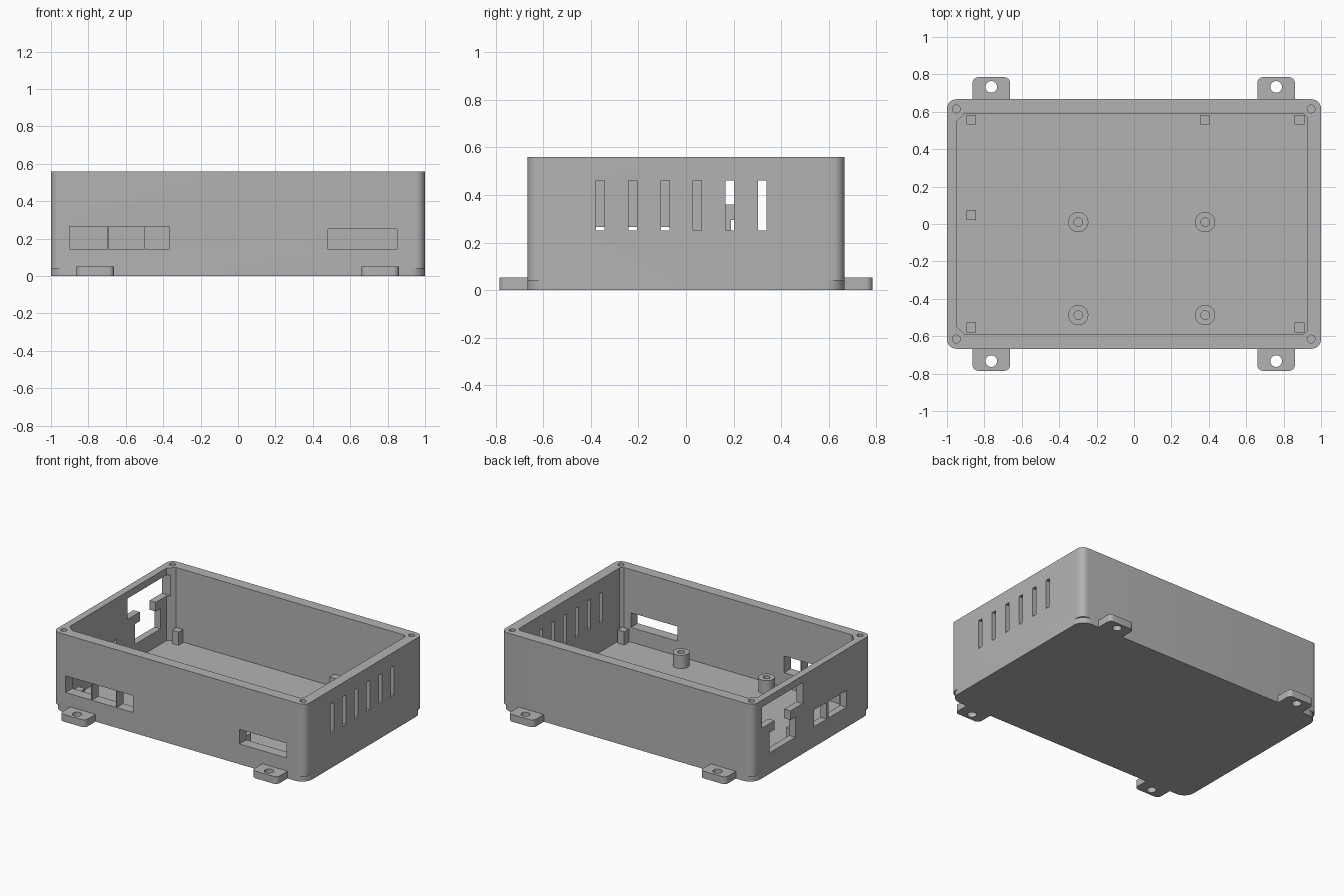
import bpy, bmesh, math

old = bpy.data.objects.get("Cube")
if old:
    bpy.data.objects.remove(old, do_unlink=True)

# One plain grey plastic
grey = bpy.data.materials.new("grey plastic")
grey.use_nodes = True
colour = (0.45, 0.45, 0.45, 1)
grey.diffuse_color = colour
bsdf = next(n for n in grey.node_tree.nodes if n.type == "BSDF_PRINCIPLED")
bsdf.inputs["Base Color"].default_value = colour
bsdf.inputs["Roughness"].default_value = 0.6

AXES = {"x": lambda u, v, w: (w, u, v),
        "y": lambda u, v, w: (u, w, v),
        "z": lambda u, v, w: (u, v, w)}


def rect(u0, u1, v0, v1):
    return [(u0, v0), (u1, v0), (u1, v1), (u0, v1)]


def rounded(u0, u1, v0, v1, r, steps=8):
    pts = []
    centres = [(u0 + r, v0 + r), (u1 - r, v0 + r), (u1 - r, v1 - r), (u0 + r, v1 - r)]
    for i, (cu, cv) in enumerate(centres):
        for s in range(steps + 1):
            a = math.pi + math.pi / 2 * (i + s / steps)
            pts.append((cu + r * math.cos(a), cv + r * math.sin(a)))
    return pts


def circle(cu, cv, r, n=32):
    return [(cu + r * math.cos(math.tau * i / n), cv + r * math.sin(math.tau * i / n))
            for i in range(n)]


def prism(name, profile, w0, w1, axis="z"):
    """Extrude a flat profile along an axis."""
    place = AXES[axis]
    bm = bmesh.new()
    face = bm.faces.new([bm.verts.new(place(u, v, w0)) for u, v in profile])
    out = bmesh.ops.extrude_face_region(bm, geom=[face])
    move = [b - a for a, b in zip(place(0, 0, w0), place(0, 0, w1))]
    bmesh.ops.translate(bm, vec=move,
                        verts=[g for g in out["geom"] if isinstance(g, bmesh.types.BMVert)])
    bmesh.ops.recalc_face_normals(bm, faces=bm.faces)
    mesh = bpy.data.meshes.new(name)
    bm.to_mesh(mesh)
    bm.free()
    mesh.materials.append(grey)
    obj = bpy.data.objects.new(name, mesh)
    bpy.context.collection.objects.link(obj)
    return obj


def activate(obj):
    bpy.ops.object.select_all(action="DESELECT")
    obj.select_set(True)
    bpy.context.view_layer.objects.active = obj


def cut(obj, *args):
    """Subtract a prism and discard it."""
    cutter = prism("cutter", *args)
    cutter.hide_render = True
    mod = obj.modifiers.new("cut", "BOOLEAN")
    mod.operation, mod.solver, mod.object = "DIFFERENCE", "EXACT", cutter
    activate(obj)
    bpy.ops.object.modifier_apply(modifier=mod.name)
    bpy.data.objects.remove(cutter, do_unlink=True)


W, D, H, FLOOR = 1.0, 0.667, 0.56, 0.04
parts = []

# Floor plate, with rounder corners than the walls
parts.append(prism("floor_plate", rounded(-W, W, -D, D, 0.08), 0, FLOOR))

# Walls around a cavity whose corners are filled for the lid screws
walls = prism("walls", rounded(-W, W, -D, D, 0.05), FLOOR, H)
parts.append(walls)
x0, x1, y, a, b = -0.95, 0.925, 0.59, 0.045, 0.02
cavity = [(x0 + a, -y), (x1 - b, -y), (x1, -y + b), (x1, y - b),
          (x1 - b, y), (x0 + a, y), (x0, y - a), (x0, -y + a)]
cut(walls, cavity, FLOOR - 0.1, H + 0.1)

# Lid screw holes
for sx in (-0.95, 0.947):
    for sy in (-0.615, 0.615):
        cut(walls, circle(sx, sy, 0.021, 20), 0.3, H + 0.1)

# Front ports: three side by side with thin dividers, and one wide
for u0, u1, top in ((-0.9, -0.697, 0.265), (-0.692, -0.501, 0.265),
                    (-0.496, -0.365, 0.265), (0.48, 0.85, 0.25)):
    cut(walls, rect(u0, u1, 0.145, top), -0.8, -0.5, "y")

# Ventilation slots
for i in range(6):
    c = -0.36 + i * 0.136
    cut(walls, rect(c - 0.018, c + 0.018, 0.25, 0.46), 0.8, 1.1, "x")

# Side ports and the stepped power opening
for u0, u1 in ((-0.39, -0.185), (-0.165, -0.02)):
    cut(walls, rect(u0, u1, 0.145, 0.265), -1.1, -0.8, "x")
half = [(0.145, 0.15), (0.145, 0.295), (0.09, 0.295), (0.09, 0.36), (0.23, 0.36), (0.23, 0.51)]
power = [(0.335 + u, v) for u, v in half] + [(0.335 - u, v) for u, v in reversed(half)]
cut(walls, power, -1.1, -0.8, "x")

# Drilled mounting tabs
for side, end in ((-1, "front"), (1, "back")):
    for cx, hand in ((-0.763, "right"), (0.76, "left")):
        outer = rounded(cx - 0.1, cx + 0.1, 0.62, 0.785, 0.03)
        tab = prism(f"{end}_{hand}_tab", [(u, v * side) for u, v in outer], 0, 0.052)
        # Keep the tab outside the walls
        cut(tab, rect(cx - 0.2, cx + 0.2, *sorted((0.5 * side, 0.66 * side))), -0.1, 0.2)
        cut(tab, circle(cx, 0.733 * side, 0.031), -0.1, 0.2)
        parts.append(tab)

# Board standoffs with screw holes
for cx in (-0.298, 0.38):
    for cy in (-0.487, 0.01):
        post = prism("standoff", circle(cx, cy, 0.054), FLOOR - 0.005, 0.135)
        cut(post, circle(cx, cy, 0.023, 24), FLOOR + 0.01, 0.3)
        parts.append(post)

# Square support posts
for cx, cy in ((-0.87, 0.557), (0.38, 0.557), (0.885, 0.557),
               (-0.87, 0.048), (-0.87, -0.553), (0.885, -0.553)):
    parts.append(prism("support_post", rect(cx - 0.026, cx + 0.026, cy - 0.026, cy + 0.026),
                       FLOOR - 0.005, 0.135))

for obj in parts:
    activate(obj)
    bpy.ops.object.shade_smooth_by_angle(angle=math.radians(30))
